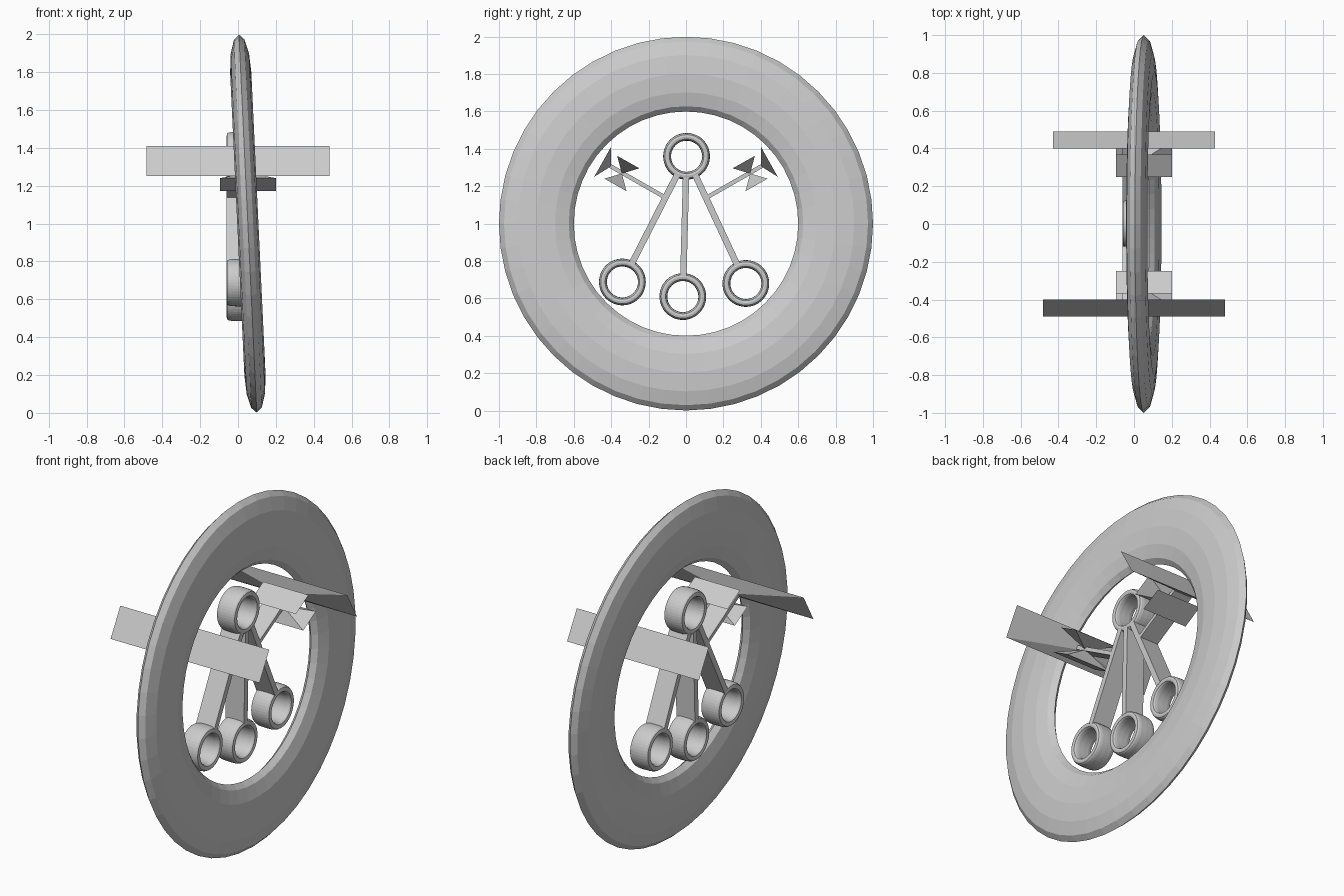
import bpy, bmesh, math
from mathutils import Vector, Matrix

if "Cube" in bpy.data.objects:
    bpy.data.objects.remove(bpy.data.objects["Cube"])


def add_object(name, bm):
    bmesh.ops.recalc_face_normals(bm, faces=bm.faces)
    me = bpy.data.meshes.new(name)
    bm.to_mesh(me)
    bm.free()
    ob = bpy.data.objects.new(name, me)
    bpy.context.collection.objects.link(ob)
    return ob


def ring(name, center, major, minor, half_width, tilt=0.0, power=1.0, seg=48, sides=12):
    """Ring around the x axis; power < 1 makes the elliptical section boxier."""
    bm = bmesh.new()
    soft = lambda v: math.copysign(abs(v) ** power, v) if abs(v) > 1e-6 else 0.0
    loops = []
    for i in range(seg):
        a = 2 * math.pi * i / seg
        loop = []
        for j in range(sides):
            b = 2 * math.pi * j / sides
            r = major + minor * soft(math.cos(b))
            loop.append(bm.verts.new((half_width * soft(math.sin(b)),
                                      r * math.sin(a), r * math.cos(a))))
        loops.append(loop)
    for i in range(seg):
        p, q = loops[i], loops[(i + 1) % seg]
        for j in range(sides):
            k = (j + 1) % sides
            bm.faces.new((p[j], p[k], q[k], q[j]))
    bm.transform(Matrix.Translation(center) @ Matrix.Rotation(tilt, 4, 'Y'))
    return add_object(name, bm)


def bar(name, a, b, thick, half_width):
    """Flat strut between two (y, z) points, extruded across x."""
    a, b = Vector((0, *a)), Vector((0, *b))
    d = (b - a).normalized()
    n = Vector((0, -d.z, d.y))
    rot = Matrix((Vector((1, 0, 0)), n, d)).transposed().to_4x4()
    m = (Matrix.Translation((a + b) / 2) @ rot
         @ Matrix.Diagonal((half_width * 2, thick, (b - a).length, 1)))
    bm = bmesh.new()
    bmesh.ops.create_cube(bm, size=1, matrix=m)
    return add_object(name, bm)


def vane(name, apex, out, height, half_len, base, x_mid):
    """Four-sided pyramid, apex on the arm, rectangular base facing outward."""
    out = Vector((0, *out)).normalized()
    side = Vector((0, -out.z, out.y))
    tip = Vector((x_mid, *apex))
    bm = bmesh.new()
    t = bm.verts.new(tip)
    vs = [bm.verts.new(tip + out * height + Vector((sx * half_len, 0, 0))
                       + side * sy * base / 2)
          for sx, sy in ((-1, -1), (1, -1), (1, 1), (-1, 1))]
    bm.faces.new(vs)
    for i in range(4):
        bm.faces.new((vs[i], vs[(i + 1) % 4], t))
    return add_object(name, bm)


# large tilted outer ring
ring("outer_ring", (0.052, 0, 1.0), 0.8, 0.2, 0.056, math.radians(-2.7))

# small hub rings
hubs = {"top": (0.003, 1.36), "left": (-0.34, 0.688),
        "middle": (-0.017, 0.61), "right": (0.32, 0.68)}
for key, (y, z) in hubs.items():
    ring("hub_ring_" + key, (0, y, z), 0.104, 0.021, 0.06, power=0.6, sides=16)

# struts fanning down from the top hub
top = Vector(hubs["top"])
for key in ("left", "middle", "right"):
    low = Vector(hubs[key])
    d = (low - top).normalized()
    bar("strut_" + key, top + d * 0.11, low - d * 0.11, 0.034, 0.06)

# side arms with one long end vane and two short vanes
for key, s, span in (("left", -1, 0.483), ("right", 1, 0.428)):
    bar("arm_" + key, (s * 0.115, 1.142), (s * 0.405, 1.308), 0.022, 0.06)
    d = Vector((s * 0.87, 0.49)).normalized()
    vane("end_vane_" + key, (s * 0.402, 1.306), d, 0.05, span, 0.184, 0)
    for label, up in (("upper", 1), ("lower", -1)):
        n = Vector((-s * d.y, abs(d.x))) * up
        vane(f"{label}_vane_{key}", (s * 0.343, 1.268), n, 0.07, 0.147, 0.136, 0.053)
